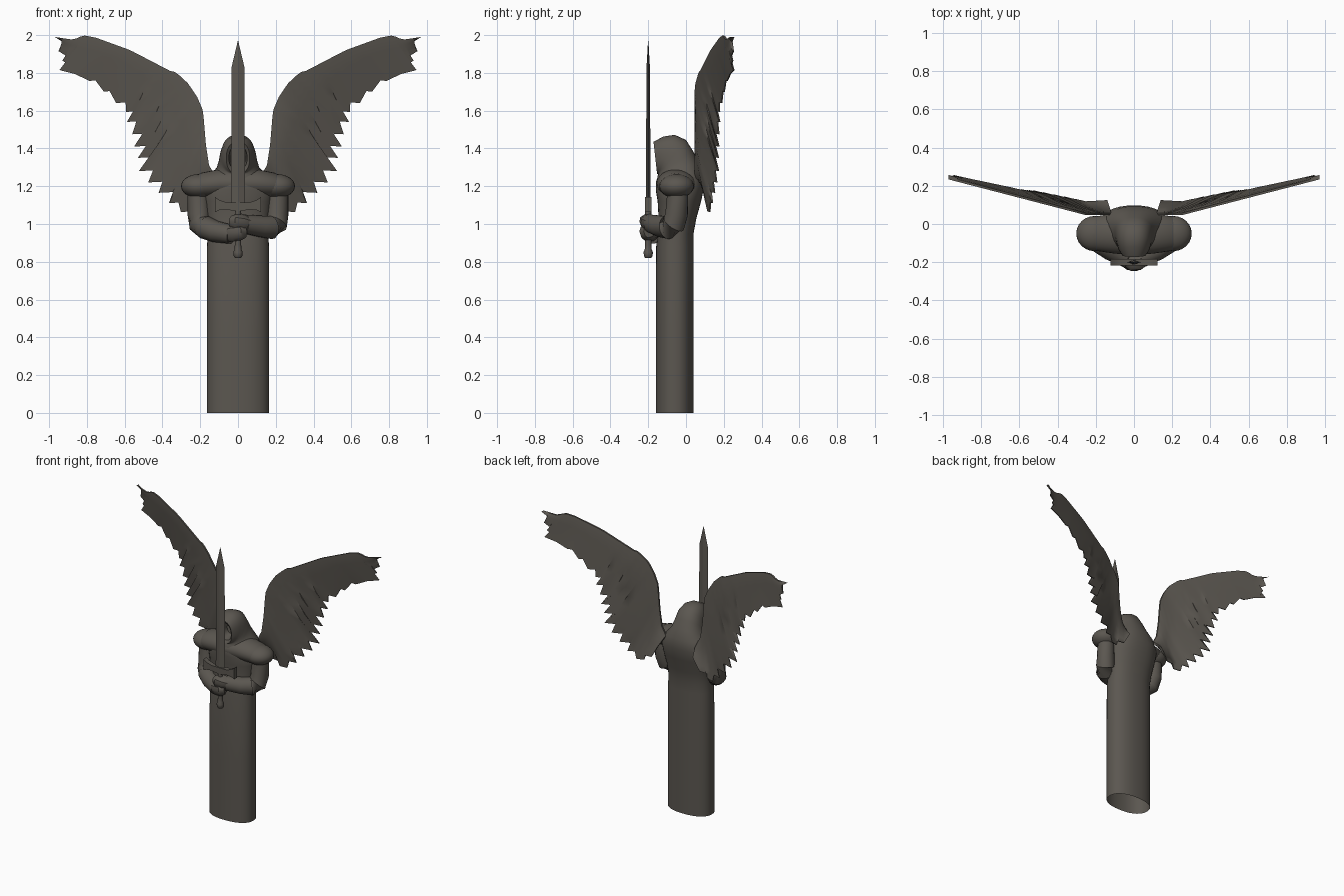
import bpy, bmesh, math
from mathutils import Vector

if "Cube" in bpy.data.objects:
    bpy.data.objects.remove(bpy.data.objects["Cube"])

stone = bpy.data.materials.new("dark_stone")
stone.diffuse_color = (0.105, 0.095, 0.081, 1)
stone.use_nodes = True
stone.node_tree.nodes["Principled BSDF"].inputs["Base Color"].default_value = stone.diffuse_color


def loft(name, rings, cap_start=True, cap_end=True, angle=40):
    """Skin a list of closed rings that all have the same point count."""
    bm = bmesh.new()
    vs = [[bm.verts.new(p) for p in r] for r in rings]
    n = len(rings[0])
    for a, b in zip(vs, vs[1:]):
        for i in range(n):
            j = (i + 1) % n
            bm.faces.new((a[i], a[j], b[j], b[i]))
    if cap_start:
        bm.faces.new(vs[0][::-1])
    if cap_end:
        bm.faces.new(vs[-1])
    bmesh.ops.remove_doubles(bm, verts=bm.verts, dist=0.0005)
    bmesh.ops.recalc_face_normals(bm, faces=bm.faces)
    me = bpy.data.meshes.new(name)
    bm.to_mesh(me)
    bm.free()
    ob = bpy.data.objects.new(name, me)
    bpy.context.collection.objects.link(ob)
    me.materials.append(stone)
    bpy.ops.object.select_all(action='DESELECT')
    ob.select_set(True)
    bpy.context.view_layer.objects.active = ob
    bpy.ops.object.shade_smooth_by_angle(angle=math.radians(angle))
    return ob


def oval(centre, a, b, n=28, e=2.3):
    """Superellipse ring spanned by the half-axes a and b."""
    pts = []
    for i in range(n):
        t = 2 * math.pi * i / n
        c, s = math.cos(t), math.sin(t)
        pts.append(centre + a * math.copysign(abs(c) ** (2 / e), c)
                   + b * math.copysign(abs(s) ** (2 / e), s))
    return pts


def tube(name, path, n=16, e=2.0):
    """Round limb through (x, y, z, radius) points."""
    ps = [Vector(p[:3]) for p in path]
    rings = []
    for i, p in enumerate(ps):
        d = (ps[min(i + 1, len(ps) - 1)] - ps[max(i - 1, 0)]).normalized()
        side = d.cross(Vector((0.3, 1, 0.35))).normalized()
        rings.append(oval(p, side * path[i][3], d.cross(side) * path[i][3], n, e))
    return loft(name, rings)


def ellipsoid(name, c, r):
    rings = []
    for k in range(13):
        t = math.pi * (0.01 + 0.98 * k / 12)
        rings.append(oval(Vector((c[0], c[1], c[2] - r[2] * math.cos(t))),
                          Vector((r[0] * math.sin(t), 0, 0)),
                          Vector((0, r[1] * math.sin(t), 0)), 24, 2))
    return loft(name, rings)


def spread(points, t):
    """Point at arc-length fraction t of a polyline."""
    segs = [(b - a).length for a, b in zip(points, points[1:])]
    d = t * sum(segs)
    for a, b, s in zip(points, points[1:], segs):
        if d <= s:
            return a.lerp(b, d / s)
        d -= s
    return points[-1].copy()


# Robe, torso and hood: sections given as back (y, z), front (y, z), half width
sections = [
    (.04, 0, -.16, 0, .165), (.04, .45, -.16, .45, .165), (.04, .88, -.158, .88, .164),
    (.04, .95, -.15, .95, .16), (.055, 1.03, -.145, 1.03, .165),
    (.08, 1.12, -.15, 1.12, .18), (.097, 1.2, -.16, 1.18, .19),
    (.092, 1.27, -.158, 1.225, .155), (.065, 1.33, -.152, 1.245, .115),
    (.035, 1.39, -.15, 1.255, .102), (0, 1.445, -.147, 1.26, .096),
    (-.06, 1.472, -.147, 1.263, .088), (-.12, 1.463, -.15, 1.265, .08),
    (-.172, 1.435, -.153, 1.265, .062), (-.16, 1.415, -.14, 1.285, .048),
    (-.06, 1.39, -.07, 1.3, .04)]
rings = []
for by, bz, fy, fz, w in sections:
    back, front = Vector((0, by, bz)), Vector((0, fy, fz))
    rings.append(oval((back + front) / 2, Vector((w, 0, 0)), (back - front) / 2, 36))
loft("hooded_robe", rings, cap_start=False)

# Shoulder cape and puffed shoulder caps
loft("shoulder_cape", [oval(Vector((x, -.05, z)), Vector((0, ry, 0)), Vector((0, 0, rz)), 24, 2)
                       for x, z, ry, rz in [(-.25, 1.2, .05, .03), (-.2, 1.205, .09, .065),
                                            (-.1, 1.215, .105, .075), (0, 1.215, .11, .075),
                                            (.1, 1.215, .105, .075), (.2, 1.205, .09, .065),
                                            (.25, 1.2, .05, .03)]])
for s, side in ((-1, "right"), (1, "left")):
    ellipsoid(side + "_shoulder", (s * .205, -.05, 1.2), (.097, .092, .064))

# Sleeves, one forearm held lower than the other
for s, side, hz in ((-1, "right", .945), (1, "left", 1.0)):
    tube(side + "_sleeve", [
        (s * .215, -.045, 1.2, .05), (s * .21, -.045, 1.14, .057), (s * .207, -.05, 1.05, .06),
        (s * .2, -.065, 1.0, .062), (s * .175, -.095, .982, .062), (s * .12, -.135, (hz + .975) / 2, .057),
        (s * .035, -.18, hz, .05)])
    # Fists around the grip
    tube(side + "_hand", [
        (s * .05, -.178, hz + .003, .04), (s * .02, -.197, hz + .008, .044),
        (-s * .015, -.203, hz + .012, .042), (-s * .036, -.195, hz + .014, .03)], 10, 2.6)

# Sword: diamond-section blade, flared guard, grip and pommel
def diamond(z, w, d):
    return [(w, -.2, z), (0, -.2 + d, z), (-w, -.2, z), (0, -.2 - d, z)]


loft("sword_blade", [diamond(1.08, .037, .013), diamond(1.83, .034, .009),
                     diamond(1.97, .001, .001)], angle=15)
guard = [(-.122, 1.103, .04), (-.1, 1.1, .027), (-.06, 1.096, .018), (-.03, 1.092, .022),
         (.03, 1.092, .022), (.06, 1.096, .018), (.1, 1.1, .027), (.122, 1.103, .04)]
loft("sword_guard", [[(x, -.2 + sy * .017, z + sz * h) for sy, sz in
                      ((-1, -1), (1, -1), (1, 1), (-1, 1))] for x, z, h in guard], angle=20)
loft("sword_grip", [oval(Vector((0, -.2, z)), Vector((r, 0, 0)), Vector((0, r, 0)), 12, 2)
                    for z, r in [(.82, .015), (.828, .022), (.85, .025), (.868, .018),
                                 (.89, .017), (1.08, .017)]])

# Wings: leading edge and feather tips as (x, z)
lead = [Vector(p) for p in [
    (.12, 1.25), (.15, 1.29), (.17, 1.42), (.185, 1.6), (.215, 1.67), (.265, 1.745),
    (.33, 1.805), (.355, 1.808), (.57, 1.92), (.79, 2.0), (.83, 1.995), (.87, 1.975), (.97, 1.99)]]
tips = [Vector(p) for p in [
    (.14, 1.19), (.24, 1.1), (.302, 1.063), (.365, 1.11), (.42, 1.165), (.475, 1.22),
    (.525, 1.28), (.53, 1.35), (.55, 1.41), (.56, 1.475), (.588, 1.54), (.592, 1.593),
    (.645, 1.64), (.71, 1.7), (.785, 1.757), (.945, 1.815), (.93, 1.865), (.95, 1.915), (.97, 1.99)]]
total = sum((b - a).length for a, b in zip(tips, tips[1:]))
trail, run = [(0, tips[0])], 0
for k, (a, b) in enumerate(zip(tips, tips[1:])):
    step = (b - a).length / total
    # Notch just before each feather tip
    if k >= 15:
        notch = b + Vector((-.04, -.025))
    elif k == 14:
        notch = a.lerp(b, .55) + Vector((-.01, .005))
    else:
        notch = b + Vector((-(.075 if 2 < k < 9 else .05 if k < 12 else .03), .004))
    trail += [(run + step * .6, notch), (run + step, b)]
    run += step

COLS = 6
for s, side in ((-1, "right"), (1, "left")):
    rings = []
    for t, p in trail:
        q = spread(lead, min(t, 1))
        front, back = [], []
        for c in range(COLS + 1):
            u = c / COLS
            v = q.lerp(p, u)
            y = max(.052, .052 + (v.x - .25) * .26) + .07 * u * (1 - .8 * t)
            th = .006 if c == 0 else .003 + .011 * (1 - u) * (1 - .5 * t)
            front.append((s * v.x, y - th, v.y))
            back.append((s * v.x, y + th, v.y))
        rings.append(front + back[::-1])
    loft(side + "_wing", rings)
